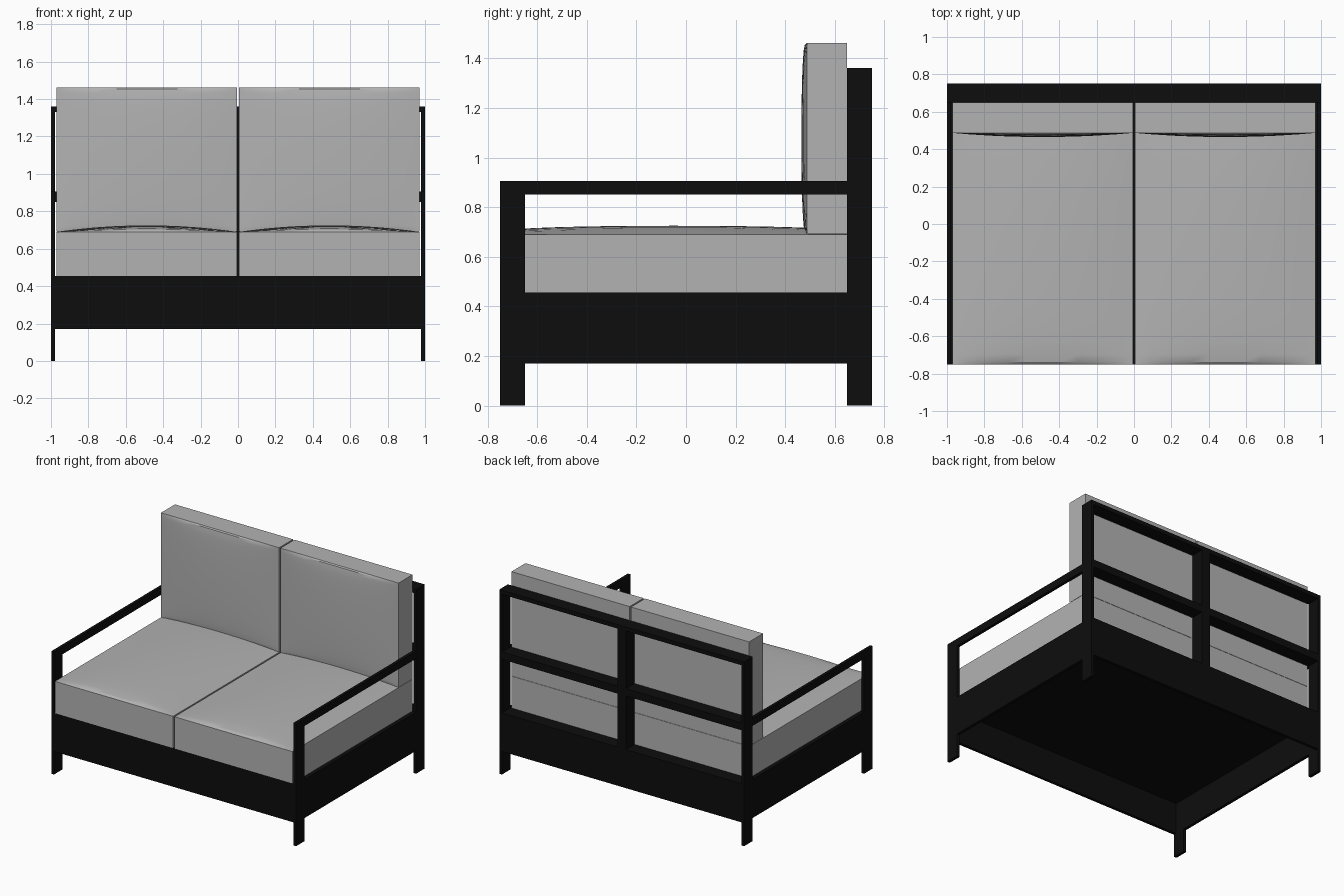
import bpy, bmesh, math
from mathutils import Matrix

cube = bpy.data.objects.get("Cube")
if cube:
    bpy.data.objects.remove(cube, do_unlink=True)


def material(name, value):
    mat = bpy.data.materials.new(name)
    mat.use_nodes = True
    color = (value, value, value, 1)
    mat.diffuse_color = color
    bsdf = next(n for n in mat.node_tree.nodes if n.type == 'BSDF_PRINCIPLED')
    bsdf.inputs["Base Color"].default_value = color
    return mat


BLACK = material("black_frame", 0.004)
GREY = material("grey_fabric", 0.45)


def add_object(name, bm, mat):
    mesh = bpy.data.meshes.new(name)
    bm.to_mesh(mesh)
    bm.free()
    mesh.materials.append(mat)
    obj = bpy.data.objects.new(name, mesh)
    bpy.context.collection.objects.link(obj)
    return obj


def box(name, x, y, z):
    """Frame bar given by its (min, max) range on each axis."""
    bm = bmesh.new()
    bmesh.ops.create_cube(bm, size=1)
    for v in bm.verts:
        for i, (lo, hi) in enumerate((x, y, z)):
            v.co[i] = hi if v.co[i] > 0 else lo
    return add_object(name, bm, BLACK)


def cushion(name, width, length, thick, bulge, turn, place):
    """Box with sharp edges whose upper face puffs out in the middle."""
    bm = bmesh.new()
    bmesh.ops.create_cube(bm, size=2)
    bmesh.ops.subdivide_edges(bm, edges=bm.edges[:], cuts=15, use_grid_fill=True)
    for v in bm.verts:
        # crowd the rows toward the rim, where the fabric rises fastest
        u, w = (math.sin(c * math.pi / 2) for c in v.co.xy)
        z = (v.co.z + 1) / 2 * thick
        if v.co.z > 0.999:
            z += bulge * (1 - u * u) * max(0, 1 - w * w) ** 0.3
        v.co = (u * width / 2, w * length / 2, z)
    bm.transform(Matrix.Translation(place) @ Matrix.Rotation(turn, 4, 'X'))
    obj = add_object(name, bm, GREY)
    bpy.ops.object.select_all(action='DESELECT')
    obj.select_set(True)
    bpy.context.view_layer.objects.active = obj
    bpy.ops.object.shade_smooth_by_angle(angle=math.radians(30))


FRONT, BACK, BAR, THIN = -0.75, 0.75, 0.10, 0.022
BASE = (0.17, 0.455)
ARM = (0.85, 0.905)
REAR = (BACK - BAR, BACK)
INNER = (-1 + THIN, 1 - THIN)

# Sides: legs, armrests, base boards and the paired cushions
for side, s in (("left", 1), ("right", -1)):
    x = tuple(sorted((s, s * (1 - THIN))))
    box(f"{side}_front_leg", x, (FRONT, FRONT + BAR), (0, ARM[1]))
    box(f"{side}_back_leg", x, REAR, (0, 1.36))
    box(f"{side}_armrest", x, (FRONT + BAR, REAR[0]), ARM)
    box(f"{side}_base_board", x, (FRONT + BAR, REAR[0]), BASE)
    cushion(f"{side}_seat_cushion", 0.965, 1.40, 0.235, 0.035, 0,
            (s * 0.488, -0.05, BASE[1]))
    cushion(f"{side}_back_cushion", 0.965, 0.77, 0.163, 0.022, math.pi / 2,
            (s * 0.488, REAR[0], 1.077))

# Base: front and back boards with a recessed platform
box("front_base_board", INNER, (FRONT, FRONT + THIN), BASE)
box("back_base_board", INNER, (BACK - THIN, BACK), BASE)
box("seat_platform", INNER, (FRONT + THIN, BACK - THIN), (0.40, BASE[1]))

# Backrest frame
box("top_back_rail", INNER, REAR, (1.33, 1.36))
box("middle_back_rail", INNER, REAR, ARM)
box("lower_back_post", (-0.035, 0.035), REAR, (BASE[1], ARM[0]))
box("upper_back_post", (-0.035, 0.035), REAR, (ARM[1], 1.33))
